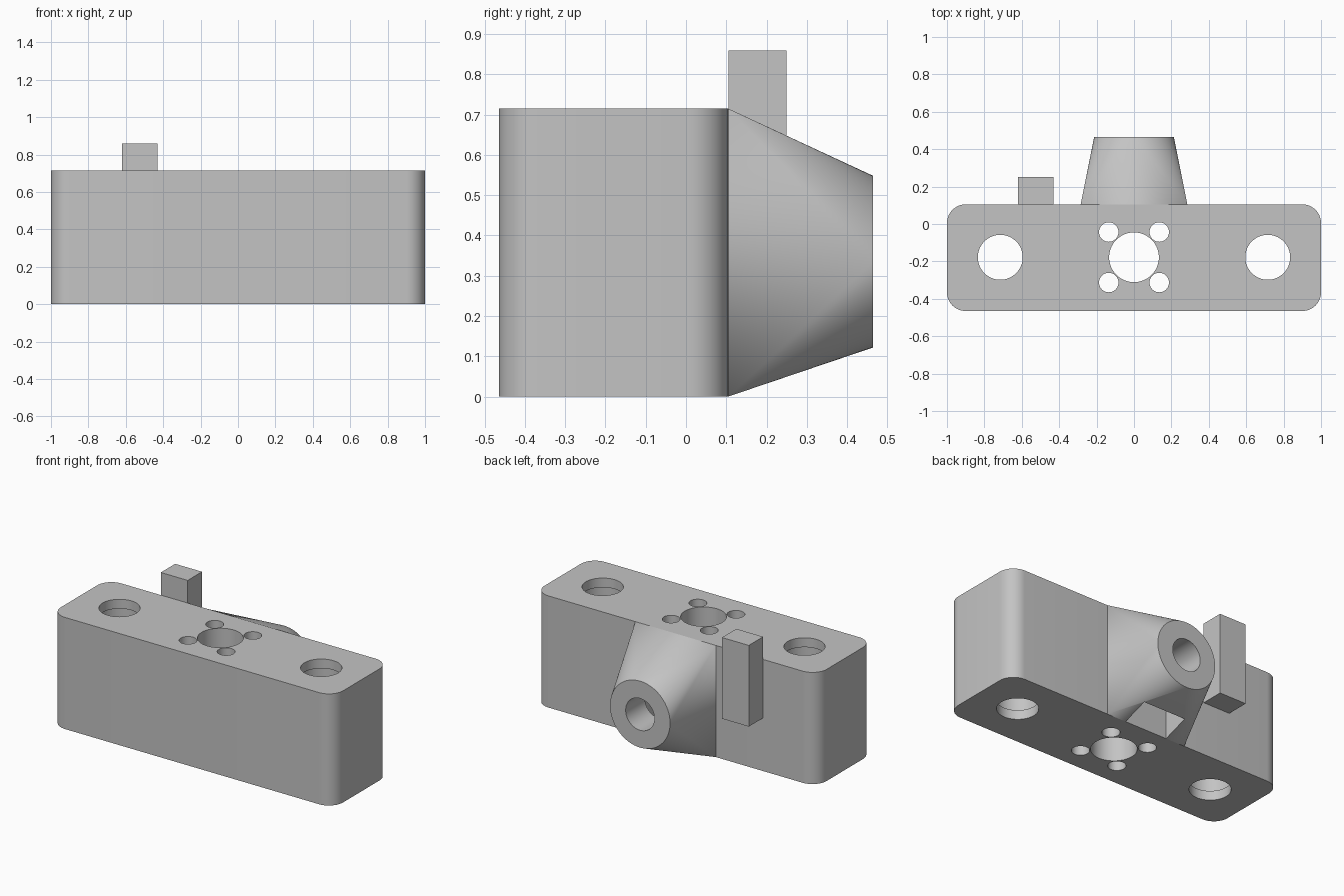
import bpy, bmesh, math
from mathutils import Matrix, Vector

old = bpy.data.objects.get("Cube")
if old:
    bpy.data.objects.remove(old, do_unlink=True)

grey = bpy.data.materials.new("plain_grey")
grey.use_nodes = True
COLOUR = (0.55, 0.55, 0.55, 1)
grey.diffuse_color = COLOUR
grey.node_tree.nodes["Principled BSDF"].inputs["Base Color"].default_value = COLOUR

HEIGHT, BACK, FRONT, END = 0.715, 0.105, -0.465, 0.465
MID_Y = -0.178
BORE_Z = 0.335


def finish(name, bm):
    bmesh.ops.recalc_face_normals(bm, faces=bm.faces)
    mesh = bpy.data.meshes.new(name)
    bm.to_mesh(mesh)
    bm.free()
    mesh.materials.append(grey)
    obj = bpy.data.objects.new(name, mesh)
    bpy.context.collection.objects.link(obj)
    return obj


def box(name, lo, hi, corner=0):
    lo, hi = Vector(lo), Vector(hi)
    bm = bmesh.new()
    place = Matrix.Translation((lo + hi) / 2) @ Matrix.Diagonal((*(hi - lo), 1))
    bmesh.ops.create_cube(bm, size=1, matrix=place)
    if corner:
        upright = [e for e in bm.edges
                   if abs(e.verts[0].co.z - e.verts[1].co.z) > 0.1]
        bmesh.ops.bevel(bm, geom=upright, offset=corner, segments=10,
                        profile=0.5, affect='EDGES')
    return finish(name, bm)


def rod(name, centre, radius, length, along_y=False):
    bm = bmesh.new()
    place = Matrix.Translation(centre)
    if along_y:
        place = place @ Matrix.Rotation(math.pi / 2, 4, 'X')
    bmesh.ops.create_cone(bm, cap_ends=True, segments=64, radius1=radius,
                          radius2=radius, depth=length, matrix=place)
    return finish(name, bm)


def combine(target, tool, operation):
    tool.hide_render = True
    mod = target.modifiers.new(operation.lower(), 'BOOLEAN')
    mod.operation, mod.solver, mod.object = operation, 'EXACT', tool
    bpy.context.view_layer.objects.active = target
    bpy.ops.object.modifier_apply(modifier=mod.name)
    bpy.data.objects.remove(tool, do_unlink=True)


# Rounded main block
block = box("mount_block", (-1, FRONT, 0), (1, BACK, HEIGHT), 0.1)

# Rear spout: hull from a rectangle to a round end
bm = bmesh.new()
for x in (-0.285, 0.285):
    for z in (0, HEIGHT):
        for y in (BACK - 0.05, BACK):
            bm.verts.new((x, y, z))
for i in range(64):
    a = math.tau * i / 64
    bm.verts.new((0.213 * math.cos(a), END, BORE_Z + 0.213 * math.sin(a)))
bmesh.ops.convex_hull(bm, input=bm.verts)
bmesh.ops.dissolve_limit(bm, angle_limit=0.002, verts=bm.verts, edges=bm.edges)
combine(block, finish("rear_spout", bm), 'UNION')

# Vertical holes; the side ones widen slightly behind a lip
mid = HEIGHT / 2
cuts = [rod("centre_hole", (0, MID_Y, mid), 0.133, 1)]
for sx in (-1, 1):
    cuts.append(rod("side_hole", (sx * 0.715, MID_Y, mid), 0.12, 1))
    cuts.append(rod("side_chamber", (sx * 0.715, MID_Y, mid), 0.13, HEIGHT - 0.12))
    for sy in (-1, 1):
        cuts.append(rod("screw_hole", (sx * 0.135, MID_Y + sy * 0.135, mid), 0.052, 1))

# Spout bore and the nut slot opening below it
cuts.append(rod("spout_bore", (0, (0.5 + MID_Y) / 2, BORE_Z), 0.102, 0.5 - MID_Y, True))
cuts.append(box("nut_slot", (-0.15, BACK, -0.1), (0.15, 0.27, 0.485)))
for cut in cuts:
    combine(block, cut, 'DIFFERENCE')

# Small upright tab on the back
tab = box("rear_tab", (-0.62, BACK, 0.34), (-0.43, 0.25, 0.86))

bpy.ops.object.select_all(action='DESELECT')
block.select_set(True)
bpy.context.view_layer.objects.active = block
bpy.ops.object.shade_smooth_by_angle(angle=math.radians(30))
